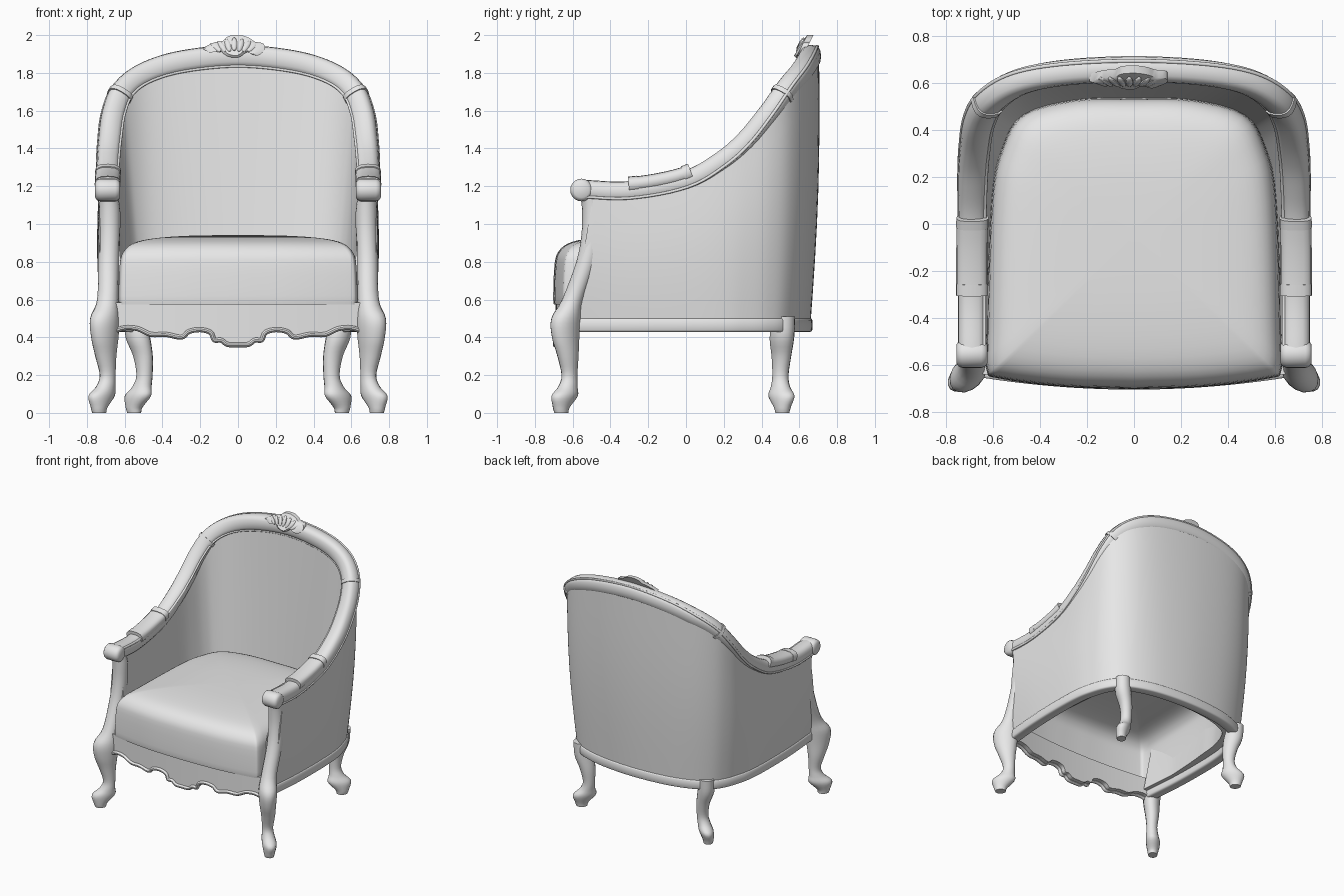
import bpy, bmesh, math
from mathutils import Vector

cube = bpy.data.objects.get("Cube")
if cube:
    bpy.data.objects.remove(cube)

grey = bpy.data.materials.new("pale_grey")
grey.use_nodes = True
COLOUR = (0.8, 0.8, 0.8, 1)
grey.diffuse_color = COLOUR
grey.node_tree.nodes["Principled BSDF"].inputs["Base Color"].default_value = COLOUR


def finish(name, bm, angle=40):
    bmesh.ops.recalc_face_normals(bm, faces=bm.faces)
    mesh = bpy.data.meshes.new(name)
    bm.to_mesh(mesh)
    bm.free()
    mesh.materials.append(grey)
    obj = bpy.data.objects.new(name, mesh)
    bpy.context.collection.objects.link(obj)
    bpy.ops.object.select_all(action="DESELECT")
    obj.select_set(True)
    bpy.context.view_layer.objects.active = obj
    bpy.ops.object.shade_smooth_by_angle(angle=math.radians(angle))


def spline(points, steps=6):
    """Catmull-Rom curve through points."""
    pts = [Vector(p) for p in points]
    pts = [2 * pts[0] - pts[1]] + pts + [2 * pts[-1] - pts[-2]]
    out = []
    for a, b, c, d in zip(pts, pts[1:], pts[2:], pts[3:]):
        for i in range(steps):
            t = i / steps
            out.append(b + (c - a) * t / 2 + (2 * a - 5 * b + 4 * c - d) * t * t / 2
                       + (3 * b - a - 3 * c + d) * t ** 3 / 2)
    return out + [pts[-2]]


def flip(p):
    q = Vector(p)
    q.x = -q.x
    return q


def symmetric(half):
    """Complete half a path that ends on the centre line."""
    return half + [flip(p) for p in reversed(half[:-1])]


def loft(name, rings, open_start=False):
    """Skin closed rings and cap the ends."""
    bm = bmesh.new()
    rows = [[bm.verts.new(p) for p in ring] for ring in rings]
    n = len(rows[0])
    for r, s in zip(rows, rows[1:]):
        for i in range(n):
            j = (i + 1) % n
            bm.faces.new((r[i], r[j], s[j], s[i]))
    if not open_start:
        bm.faces.new(rows[0])
    bm.faces.new(rows[-1])
    finish(name, bm)


def crown_axis(p):
    return Vector((p.x, 0, max(p.z - 1.2, 0)))


def sweep(name, path, ra, rb, da=0, db=0, axis=crown_axis, power=0.75, sides=16):
    """Run a rounded section along a path, oriented by an axis rule."""
    rings = []
    for k, p in enumerate(path):
        t = (path[min(k + 1, len(path) - 1)] - path[max(k - 1, 0)]).normalized()
        a = axis(p)
        a = (a - t * a.dot(t)).normalized()
        b = t.cross(a)
        ring = []
        for i in range(sides):
            w = math.tau * i / sides
            c, s = math.cos(w), math.sin(w)
            u = math.copysign(abs(c) ** power, c) * ra + da
            v = math.copysign(abs(s) ** power, s) * rb + db
            ring.append(p + a * u + b * v)
        rings.append(ring)
    loft(name, rings)


def column(name, rows, side, turn):
    """Stack of smoothed ovals: x, y, z, diagonal radius, cross radius."""
    places = spline([r[:3] for r in rows], 4)
    radii = spline([(r[3], r[4], 0) for r in rows], 4)
    k = math.sqrt(.5)
    rings = []
    for p, r in zip(places, radii):
        ring = []
        for i in range(16):
            u = r.x * math.cos(math.tau * i / 16) * k
            v = r.y * math.sin(math.tau * i / 16) * k
            ring.append((side * (p.x + u - v), p.y + turn * (u + v), p.z))
        rings.append(ring)
    loft(name, rings)


# Crest and arm rail
rail = spline(symmetric([(.69, -.56, 1.18), (.69, -.3, 1.172), (.69, 0, 1.228), (.688, .19, 1.33),
                         (.68, .32, 1.44), (.66, .44, 1.585), (.607, .53, 1.71),
                         (.485, .605, 1.8), (.29, .645, 1.86), (0, .66, 1.888)]))
sweep("crest_and_arm_rail", rail, .06, .055)
sweep("rail_inner_bead", rail, .008, .008, -.052, -.035)
sweep("rail_outer_bead", rail, .008, .008, .052, .035)

# Upholstered tub: outer wall from base outline up to the rail, with a thick lining
base = spline(symmetric([(.69, -.6, .48), (.715, -.3, .48), (.72, 0, .48), (.71, .2, .48),
                         (.685, .32, .48), (.645, .43, .48), (.58, .52, .48), (.46, .59, .48),
                         (.27, .64, .48), (0, .66, .48)]))


def outward(path, k):
    t = path[min(k + 1, len(path) - 1)] - path[max(k - 1, 0)]
    return Vector((t.y, -t.x, 0)).normalized()


tub_rings = []
for k, (low, high) in enumerate(zip(base, rail)):
    n_low, n_high = outward(base, k), outward(rail, k)
    top = high + n_high * .045 - Vector((0, 0, .02))
    top.y = max(top.y, -.49)
    head = top - n_high * .08
    depth = .1 + .03 * min(max(low.y + .3, 0) / .4, 1)
    foot = low - n_low * depth
    wall = [low.lerp(top, i / 8) + n_low * .018 * math.sin(math.pi * i / 8) for i in range(9)]
    lining = [head.lerp(foot, i / 8) for i in range(9)]
    tub_rings.append(wall + lining)
loft("upholstered_tub", tub_rings)

# Seat frame under the tub
frame_path = [p - Vector((0, 0, .015)) for p in base]
sweep("seat_frame", frame_path, .04, .038, -.03, 0,
      axis=lambda p: Vector((p.x, p.y, 0)), power=.4)

# Loose seat cushion, hollow underneath
outline = spline(symmetric([(0, -.7, 0), (.3, -.69, 0), (.57, -.655, 0), (.625, -.62, 0),
                            (.625, -.45, 0), (.605, .1, 0), (.56, .32, 0), (.47, .465, 0),
                            (.25, .528, 0), (0, .535, 0)]), 4)[:-1]
profile = spline([(1, .575, 0), (1.005, .62, 0), (.995, .78, 0), (.968, .848, 0),
                  (.89, .895, 0), (.74, .921, 0), (.45, .937, 0), (.05, .942, 0)], 3)
middle = Vector((0, -.05, 0))
loft("seat_cushion", [[middle + (p - middle) * q.x + Vector((0, 0, q.y)) for p in outline]
                      for q in profile], open_start=True)

# Carved front apron with a scroll along its lower edge
lower_edge = spline(symmetric([(.66, 0, .43), (.6, 0, .45), (.53, 0, .445), (.46, 0, .415),
                               (.38, 0, .415), (.3, 0, .4), (.26, 0, .43), (.2, 0, .44),
                               (.145, 0, .425), (.125, 0, .385), (.09, 0, .385),
                               (.055, 0, .362), (0, 0, .36)]), 4)
for p in lower_edge:
    p.y = -.69 + .05 * (p.x / .64) ** 2
back, rise = Vector((0, .05, 0)), Vector((0, 0, 1))
loft("front_apron", [[p, p + rise * (.585 - p.z), p + back + rise * (.585 - p.z), p + back]
                     for p in lower_edge])
sweep("apron_scroll", lower_edge, .013, .016, axis=lambda p: rise, power=1, sides=10)

# Legs, arm posts, arm scrolls, arm pads and rail bands on both sides
front_leg = [(.735, -.66, 0, .04, .034), (.735, -.66, .03, .05, .04),
             (.722, -.642, .09, .085, .052), (.7, -.625, .14, .056, .046),
             (.69, -.617, .2, .044, .04), (.7, -.625, .3, .062, .05),
             (.705, -.637, .4, .085, .06), (.705, -.635, .5, .09, .066),
             (.69, -.6, .6, .056, .056), (.685, -.525, .8, .056, .056),
             (.68, -.497, .95, .056, .056), (.68, -.495, 1.08, .056, .056),
             (.69, -.51, 1.17, .05, .05)]
back_leg = [(.55, .51, 0, .04, .034), (.55, .51, .03, .05, .04), (.53, .505, .09, .085, .052),
            (.508, .5, .14, .055, .046), (.495, .5, .2, .044, .042), (.503, .505, .3, .056, .048),
            (.53, .508, .4, .07, .06), (.545, .52, .51, .06, .056)]
for side, word in ((1, "left"), (-1, "right")):
    column(word + "_front_leg_and_post", front_leg, side, -1)
    column(word + "_back_leg", back_leg, side, 1)
    run = rail if side > 0 else [flip(p) for p in rail]
    lift = -.036 * side
    sweep(word + "_arm_pad", run[6:13], .067, .04, 0, lift)
    sweep(word + "_pad_front_lip", run[6:8], .069, .043, 0, lift)
    sweep(word + "_pad_back_lip", run[12:14], .069, .046, 0, lift)
    sweep(word + "_rail_band", run[34:36], .067, .062)
    rings = []
    for x, r in ((-.066, .04), (-.056, .054), (-.04, .06), (.04, .06), (.056, .054), (.066, .04)):
        rings.append([(side * .69 + x, -.553 + r * math.cos(math.tau * i / 20),
                       1.18 + r * math.sin(math.tau * i / 20)) for i in range(20)])
    loft(word + "_arm_scroll", rings)

# Crest ornament: a leaning carved plate with fanned lobes
leaf = spline([(-.19, .93, 0), (-.13, .96, 0), (-.08, .97, 0), (-.05, .995, 0), (.01, 1, 0),
               (.06, .985, 0), (.09, .965, 0), (.135, .955, 0), (.14, .92, 0), (.1, .89, 0),
               (.05, .91, 0), (0, .88, 0), (-.06, .89, 0), (-.1, .92, 0), (-.15, .905, 0)], 3)
loft("crest_ornament", [[(-.02 + (p.x + .02) * s, y + (p.y - .9) * .5, 1.94 + (p.y - .94) * s)
                         for p in leaf] for y, s in ((.582, .8), (.592, 1), (.625, 1))])
bm = bmesh.new()
for i in range(-3, 4):
    made = bmesh.ops.create_uvsphere(bm, u_segments=10, v_segments=6, radius=1)["verts"]
    tilt = i * .3
    for v in made:
        x, z = v.co.x * .016, v.co.z * .036
        v.co = Vector((-.02 + i * .033 + x * math.cos(tilt) + z * math.sin(tilt),
                       .605 + v.co.y * .012 + z * .5,
                       1.952 - abs(i) * .006 + z * math.cos(tilt) - x * math.sin(tilt)))
finish("crest_lobes", bm)
